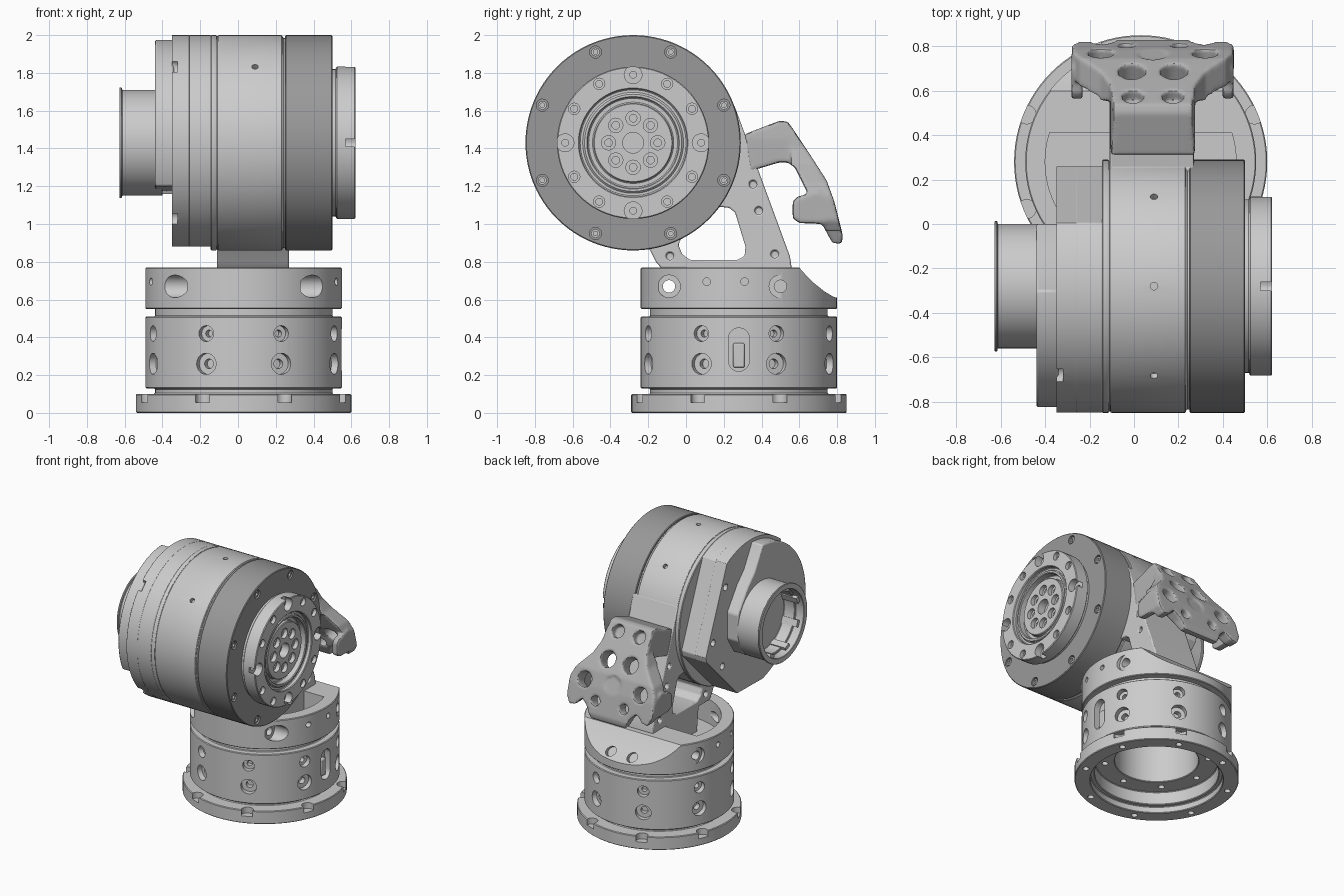
import bpy, bmesh
from math import sin, cos, radians, pi
from mathutils import Matrix, Vector

if "Cube" in bpy.data.objects:
    bpy.data.objects.remove(bpy.data.objects["Cube"])

BX, BY = 0.03, 0.28          # base centre
DY, DZ = -0.28, 1.43         # drum axis


def make(name, bm):
    bmesh.ops.recalc_face_normals(bm, faces=bm.faces)
    me = bpy.data.meshes.new(name)
    bm.to_mesh(me)
    bm.free()
    ob = bpy.data.objects.new(name, me)
    bpy.context.collection.objects.link(ob)
    return ob


def chamfer(prof, c):
    out, n = [], len(prof)
    for i, p in enumerate(prof):
        if p[0] == 0:
            out.append(p)
            continue
        p = Vector(p)
        for q in (Vector(prof[i - 1]), Vector(prof[(i + 1) % n])):
            d = q - p
            out.append(tuple(p + d.normalized() * min(c, d.length * 0.35)))
    return out


def frame(pos, direction):
    return Matrix.Translation(pos) @ Vector(direction).to_track_quat('Z', 'Y').to_matrix().to_4x4()


def spin(bm, prof, m, n):
    rings = []
    for r, h in prof:
        k = 1 if r == 0 else n
        rings.append([bm.verts.new(m @ Vector((r * cos(2 * pi * i / n), r * sin(2 * pi * i / n), h)))
                      for i in range(k)])
    for a, b in zip(rings, rings[1:] + rings[:1]):
        if len(a) == len(b) == 1:
            continue
        for i in range(n):
            j = (i + 1) % n
            vs = [a[i % len(a)], a[j % len(a)], b[j % len(b)], b[i % len(b)]]
            bm.faces.new(list(dict.fromkeys(vs)))


def lathe(name, prof, pos, direction, n=96, c=0.005):
    bm = bmesh.new()
    spin(bm, chamfer(prof, c) if c else prof, frame(pos, direction), n)
    return make(name, bm)


def prism(name, pts, axis, a, b, bevel=0.0):
    put = {'x': lambda u, v, w: (w, u, v), 'y': lambda u, v, w: (u, w, v), 'z': lambda u, v, w: (u, v, w)}[axis]
    bm = bmesh.new()
    lo = [bm.verts.new(put(u, v, a)) for u, v in pts]
    hi = [bm.verts.new(put(u, v, b)) for u, v in pts]
    bm.faces.new(lo)
    bm.faces.new(hi)
    for i in range(len(pts)):
        j = (i + 1) % len(pts)
        bm.faces.new((lo[i], lo[j], hi[j], hi[i]))
    ob = make(name, bm)
    if bevel:
        add_bevel(ob, bevel)
    return ob


def add_bevel(ob, w, seg=2):
    m = ob.modifiers.new('bevel', 'BEVEL')
    m.width, m.segments, m.angle_limit = w, seg, radians(30)


def holes(specs):
    # each: position, outward direction, radius, depth, optional inner radius and depth
    bm = bmesh.new()
    for pos, d, r, depth, *inner in specs:
        prof = [(0, 0.03), (r, 0.03), (r, -depth)]
        prof += [(inner[0], -depth), (inner[0], -inner[1]), (0, -inner[1])] if inner else [(0, -depth)]
        spin(bm, prof, frame(pos, d), 20)
    return make('cutter', bm)


def cut(ob, cutter, op='DIFFERENCE'):
    cutter.hide_render = True
    m = ob.modifiers.new('cut', 'BOOLEAN')
    m.operation, m.object, m.solver = op, cutter, 'EXACT'
    bpy.context.view_layer.objects.active = ob
    bpy.ops.object.modifier_apply(modifier=m.name)
    bpy.data.objects.remove(cutter)


def arc(cx, cy, r, a0, a1, n=40):
    return [(cx + r * cos(radians(a0 + (a1 - a0) * i / n)), cy + r * sin(radians(a0 + (a1 - a0) * i / n)))
            for i in range(n + 1)]


def radial(a, r, z):
    return (BX + r * cos(a), BY + r * sin(a), z), (cos(a), sin(a), 0)


def on_face(x, r, deg):
    return (x, DY + r * cos(radians(deg)), DZ + r * sin(radians(deg)))


# lower base: flange, body and neck, hollow from below
base = lathe('lower_base', [(.57, 0), (.57, .1), (.47, .1), (.47, .13), (.52, .13), (.52, .51), (.47, .51),
                            (.47, .57), (0, .57), (0, .45), (.29, .45), (.29, .15), (.43, .15),
                            (.43, .05), (.46, .05), (.46, 0)], (BX, BY, 0), (0, 0, 1))
spec = []
for k in range(8):
    a = radians(22.5 + 45 * k)
    for z, r in ((.42, .042), (.26, .056)):
        spec.append((*radial(a, .52, z), r, .04, r * .45, .08))
    spec.append((radial(a, .555, .1)[0], (0, 0, 1), .042, .045))
    spec.append((radial(a, .515, 0)[0], (0, 0, -1), .022, .03))
    spec.append((radial(a + .39, .36, .15)[0], (0, 0, -1), .022, .03))
cut(base, holes(spec))
slot = arc(BY, .395, .055, 0, 180, 10) + arc(BY, .275, .055, 180, 360, 10)
cut(base, prism('cutter', slot, 'x', BX + .47, BX + .6))
prism('slot_latch', [(BY - .03, .24), (BY + .03, .24), (BY + .03, .37), (BY - .03, .37)], 'x', BX + .45, BX + .5, .008)

# upper ring with pocket and sloping back
ring = lathe('upper_ring', [(.52, .55), (.52, .77), (0, .77), (0, .55)], (BX, BY, 0), (0, 0, 1))
cut(ring, prism('cutter', arc(BX, BY, .43, 162, 378, 60), 'z', .585, .9))
cut(ring, prism('cutter', [(.59, .78), (.63, .735), (.68, .685), (.73, .645), (.78, .615), (.82, .603),
                           (.95, .6), (.95, .9), (.59, .9)], 'x', -.7, .8))
spec = []
for s in (-1, 1):
    for y, dd in ((-.09, .25), (.5, .08)):
        spec.append(((BX + s * .55, y, .67), (s, 0, 0), .06, dd, .033, .54))
    for y in (.11, .31):
        spec.append(((BX + s * .55, y, .695), (s, 0, 0), .02, .25))
    spec.append(((BX + s * .09, .76, .66), (0, .8, .6), .04, .06))
cut(ring, holes(spec))

# bracket arm joining ring and drum
arm = prism('bracket_arm', [(-.28, .95), (-.19, .86), (-.16, .8), (-.13, .765), (.0, .765), (.02, .575), (.42, .575),
                            (.43, .765), (.56, .765), (.55, .83), (.37, 1.32), (.255, 1.63), (0, 1.6)],
            'x', -.11, .27)
cut(arm, prism('cutter', [(-.04, .89), (-.02, .84), (.02, .81), (.27, .81), (.31, .83), (.315, .88), (.26, 1.06),
                          (.23, 1.085), (.19, 1.09), (.05, 1.1)], 'x', -.3, .4))
spec = []
for y, z in ((.385, 1.07), (.355, 1.21), (.47, .84), (-.085, .83)):
    for x, s in ((.27, 1), (-.11, -1)):
        spec.append(((x, y, z), (s, 0, 0), .02, .06))
cut(arm, holes(spec))
add_bevel(arm, .008)

# main drum body with seam grooves and pin holes
drum = lathe('drum_body', [(0, -.145), (.57, -.145), (.57, -.113), (.564, -.113), (.564, -.106), (.57, -.106),
                           (.57, .235), (.556, .235), (.556, .27), (0, .27)], (0, DY, DZ), (1, 0, 0))
cut(drum, holes([(on_face(.09, .57, a), (0, cos(radians(a)), sin(radians(a))), .017, .03)
                 for a in (45, 90, 135)]))

# dark outer ring
dark = lathe('drum_dark_ring', [(0, .25), (.57, .25), (.57, .5), (0, .5)], (0, DY, DZ), (1, 0, 0))
cut(dark, holes([(on_face(.5, .52, 22.5 + 45 * k), (1, 0, 0), .032, .03) for k in range(8)]))
bolts = bmesh.new()
for k in range(8):
    spin(bolts, [(0, -.03), (.023, -.03), (.023, -.006), (.012, -.006), (.012, -.02), (0, -.02)],
         frame(on_face(.5, .52, 22.5 + 45 * k), (1, 0, 0)), 16)
make('ring_bolts', bolts)

# output flange with stepped recess and bolt circles
flange = lathe('output_flange', [(0, .49), (.39, .49), (.39, .52), (.403, .52), (.403, .622), (.285, .622),
                                 (.285, .59), (.262, .59), (.262, .605), (.24, .605), (.24, .555), (.21, .555),
                                 (.21, .59), (0, .59)], (0, DY, DZ), (1, 0, 0))
spec = [((.59, DY, DZ), (1, 0, 0), .055, .06)]
for k in range(12):
    big = k % 3 == 0
    spec.append((on_face(.62, .36, 30 * k), (1, 0, 0), .047 if big else .03, .05 if big else .025, .018, .07))
for k in range(8):
    spec.append((on_face(.59, .13, 45 * k), (1, 0, 0), .038, .03, .02, .05))
cut(flange, holes(spec))

# rear cap of the drum, two layers clipped flat at the back and bottom
cap_outline = arc(DY, DZ, .57, 60, 254.8) + [(-.12, .885), (.25, 1.26), (.26, 1.3)]
prism('cap_inner', cap_outline, 'x', -.262, -.14, .006)
cap = prism('cap_outer', cap_outline, 'x', -.35, -.258)
cut(cap, holes([((-.36, -.68, z), (-1, 0, 0), .04, .04) for z in (1.83, 1.03)]
               + [((-.35, y, z), (-1, 0, 0), .025, .04) for y, z in ((.02, 1.75), (.17, 1.38), (.06, 1.16))]))
add_bevel(cap, .006)

# crescent cover plate on the cap
prism('cover_plate', arc(DY, DZ, .545, 92, 205) + [(-.5, 1.2), (-.28, 1.16), (-.08, 1.22), (0, 1.35), (0, 1.55),
                                                   (-.12, 1.72), (-.2, 1.8)], 'x', -.44, -.34, .01)

# hollow tube with thin end lip and inner ribs
lathe('rear_tube', [(0, -.4), (.28, -.4), (.28, -.615), (.293, -.615), (.293, -.628), (.25, -.628), (.25, -.56),
                    (.235, -.56), (.235, -.47), (0, -.47)], (0, DY, DZ), (1, 0, 0), 96, .003)
ribs = bmesh.new()
for k in range(8):
    a = radians(45 * k + 22.5)
    m = Matrix.Translation((-.53, DY + .24 * cos(a), DZ + .24 * sin(a))) @ Matrix.Rotation(a, 4, 'X')
    bmesh.ops.create_cube(ribs, size=1, matrix=m @ Matrix.Diagonal((.14, .03, .05, 1)))
make('tube_ribs', ribs)

# handle guard: side profile crossed with a widening front outline, then pierced and softened
HX = .085
guard = prism('handle_guard', [(.31, 1.475), (.4, 1.51), (.5, 1.548), (.54, 1.54), (.565, 1.505), (.655, 1.37),
                               (.745, 1.23), (.785, 1.12), (.83, .94), (.825, .895), (.775, .9), (.72, 1.0),
                               (.7, 1.07), (.64, 1.17), (.575, 1.3), (.54, 1.325), (.49, 1.325), (.34, 1.28)],
              'x', HX - .5, HX + .5)
half = [(.17, 1.6), (.178, 1.55), (.19, 1.45), (.195, 1.4), (.235, 1.32), (.33, 1.22), (.362, 1.15), (.365, 1.02),
        (.33, .96), (.28, .97), (.23, 1.02), (.18, .97), (.15, .9), (.1, .88), (.06, .88)]
outline = [(HX + w, z) for w, z in half] + [(HX - w, z) for w, z in reversed(half)]
cut(guard, prism('cutter', outline, 'y', .0, 1.2), 'INTERSECT')
for s in (-1, 1):
    x0, x1 = sorted((HX + s * .19, HX + s * .6))
    cut(guard, prism('cutter', [(.2, 1.2), (.55, 1.2), (.57, 1.7), (.2, 1.7)], 'x', x0, x1))
    # inward finger at each side
    xs = HX + s * .34
    cut(guard, prism('cutter', [(.565, 1.12), (.59, 1.145), (.65, 1.16), (.7, 1.18), (.76, 1.12), (.76, 1.02),
                                (.72, 1.0), (.6, 1.005), (.565, 1.03)], 'x', xs - .027, xs + .024), 'UNION')
spec = [((HX, .775, 1.17), (0, .9, .4), .07, .015)]
for s in (-1, 1):
    spec += [((HX + s * .235, .80, 1.17), (0, .9, .4), .055, .3),
             ((HX + s * .095, .71, 1.33), (0, .84, .54), .06, .3),
             ((HX + s * .09, .58, 1.49), (0, .84, .54), .047, .06),
             ((HX + s * .12, .83, 1.04), (0, .95, .3), .035, .3)]
cut(guard, holes(spec))
rm = guard.modifiers.new('remesh', 'REMESH')
rm.mode, rm.voxel_size = 'VOXEL', .009
sm = guard.modifiers.new('soften', 'SMOOTH')
sm.factor, sm.iterations = .5, 8
for name in ('remesh', 'soften'):
    bpy.context.view_layer.objects.active = guard
    bpy.ops.object.modifier_apply(modifier=name)

# darker greys
for name, v, ob in (('dark_grey', .32, dark), ('mid_grey', .45, guard)):
    mat = bpy.data.materials.new(name)
    mat.diffuse_color = (v, v, v, 1)
    mat.use_nodes = True
    mat.node_tree.nodes["Principled BSDF"].inputs["Base Color"].default_value = mat.diffuse_color
    ob.data.materials.clear()
    ob.data.materials.append(mat)

# smooth shading with sharp edges kept
for ob in bpy.context.collection.objects:
    ob.select_set(True)
    bpy.context.view_layer.objects.active = ob
bpy.ops.object.shade_smooth_by_angle(angle=radians(30))
